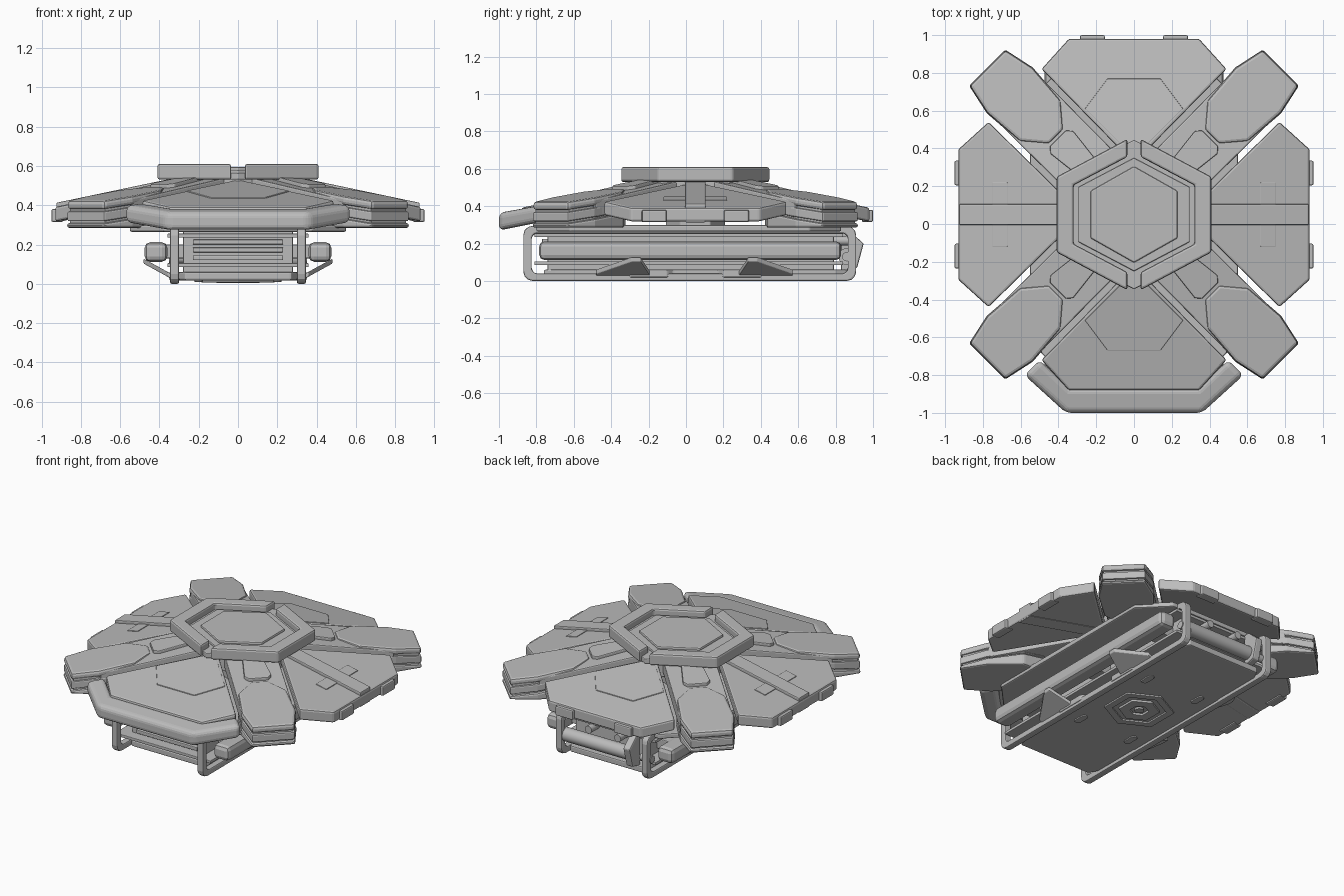
import bpy
import bmesh
from math import radians, cos, sin, pi
from mathutils import Matrix, Vector

if "Cube" in bpy.data.objects:
    bpy.data.objects.remove(bpy.data.objects["Cube"])

grey = bpy.data.materials.new("plain_grey")
grey.use_nodes = True
grey.diffuse_color = (0.5, 0.5, 0.5, 1)
grey.node_tree.nodes["Principled BSDF"].inputs["Base Color"].default_value = (0.5, 0.5, 0.5, 1)

CENTRE = Matrix.Translation((0, 0.05, 0))
# Maps a profile drawn in (y, z) and extruded along x
SIDEWAYS = Matrix(((0, 0, 1, 0), (1, 0, 0, 0), (0, 1, 0, 0), (0, 0, 0, 1)))


def turn(degrees):
    return CENTRE @ Matrix.Rotation(radians(degrees), 4, 'Z')


def level(h, p):
    return h(*p) if callable(h) else h


def finish(name, bm, bevel, segments):
    bmesh.ops.recalc_face_normals(bm, faces=bm.faces)
    mesh = bpy.data.meshes.new(name)
    bm.to_mesh(mesh)
    bm.free()
    obj = bpy.data.objects.new(name, mesh)
    bpy.context.collection.objects.link(obj)
    mesh.materials.append(grey)
    if bevel:
        mod = obj.modifiers.new("soft_edges", 'BEVEL')
        mod.width = bevel
        mod.segments = segments
        mod.limit_method = 'ANGLE'
    return obj


def prism(name, pts, lo, hi, place=Matrix(), bevel=0.008, hole=None, segments=2):
    """Outline extruded from lo to hi (numbers or slopes), with an optional matching hole."""
    bm = bmesh.new()

    def loop(outline, h):
        return [bm.verts.new(place @ Vector((*p, level(h, p)))) for p in outline]

    a, b = loop(pts, lo), loop(pts, hi)
    n = len(pts)

    def bridge(p, q):
        for i in range(n):
            j = (i + 1) % n
            bm.faces.new((p[i], p[j], q[j], q[i]))

    bridge(a, b)
    if hole:
        c, d = loop(hole, lo), loop(hole, hi)
        bridge(c, d)
        bridge(a, c)
        bridge(b, d)
    else:
        bm.faces.new(a)
        bm.faces.new(b)
    return finish(name, bm, bevel, segments)


def box(name, x, y, z, bevel=0.006):
    return prism(name, [(x[0], y[0]), (x[1], y[0]), (x[1], y[1]), (x[0], y[1])], *z, bevel=bevel)


def cylinder(name, centre, radius, length, axis):
    bm = bmesh.new()
    spin = Matrix.Rotation(pi / 2, 4, axis) if axis != 'Z' else Matrix()
    bmesh.ops.create_cone(bm, cap_ends=True, segments=24, radius1=radius, radius2=radius,
                          depth=length, matrix=Matrix.Translation(centre) @ spin)
    obj = finish(name, bm, 0, 1)
    bpy.ops.object.select_all(action='DESELECT')
    obj.select_set(True)
    bpy.context.view_layer.objects.active = obj
    bpy.ops.object.shade_smooth_by_angle()


def both(half):
    """Complete an outline given by its +v half."""
    return half + [(u, -v) for u, v in reversed(half) if v]


def cut_rect(x0, x1, y0, y1, c):
    """Rectangle with rounded corners of radius c."""
    out = []
    for cx, cy, start in ((x1 - c, y1 - c, 0), (x0 + c, y1 - c, 90),
                          (x0 + c, y0 + c, 180), (x1 - c, y0 + c, 270)):
        for step in range(4):
            t = radians(start + step * 30)
            out.append((cx + c * cos(t), cy + c * sin(t)))
    return out


def hexagon(w, h, s):
    """Pointed along y: half width w, half height h, side corners at +-s."""
    return [(0, h), (w, s), (w, -s), (0, -h), (-w, -s), (-w, s)]


def roof(u, v):
    return 0.53 - 0.21 * (u - 0.27)


def above(f, d):
    return lambda u, v: f(u, v) + d


# Four sloping roof panels
wedge = both([(0.27, 0), (0.77, 0.49), (0.93, 0.345)])
for name, angle in (("left", 0), ("back", 90), ("right", 180), ("front", 270)):
    place = turn(angle)
    prism(name + "_roof_panel", wedge, above(roof, -0.075), roof, place, 0.012)
    if name in ("front", "back"):
        prism(name + "_panel_plate", both([(0.30, 0), (0.56, 0.26), (0.72, 0.14)]),
              above(roof, -0.01), above(roof, 0.006), place, 0.004)
    else:
        prism(name + "_panel_spine", both([(0.25, 0.055), (0.925, 0.055)]),
              above(roof, -0.08), above(roof, 0.02), place, 0.006)
        for v in (-0.1, 0.1):
            prism(name + "_panel_vent", [(0.67, v - 0.07), (0.75, v - 0.07), (0.75, v + 0.07), (0.67, v + 0.07)],
                  above(roof, -0.01), above(roof, 0.005), place, 0.003)
    if name != "front":
        for v in (-0.22, 0.22):
            tip = 0.95
            prism(name + "_edge_clip", [(0.89, v - 0.07), (tip, v - 0.065), (tip, v + 0.065), (0.89, v + 0.07)],
                  0.315, 0.38, place, 0.008)


# Diagonal arms with layered corner pads
def arm_top(u, v):
    return 0.54 - 0.165 * (u - 0.25)


def pad_top(u, v):
    return 0.495 - 0.14 * (u - 0.58)


def pad_outline(shrink):
    k = shrink
    return both([(0.58 + k, 0.055 - k / 2), (0.70 + k / 2, 0.155 - k),
                 (0.93, 0.172 - k), (1.10 - k, 0.135 - k / 2)])


for i, corner in enumerate(("back_left", "back_right", "front_right", "front_left")):
    place = turn(45 + 90 * i)
    prism(corner + "_arm", both([(0.1, 0.16), (0.92, 0.165)]), above(arm_top, -0.09), arm_top, place)
    prism(corner + "_arm_rib", both([(0.28, 0.055), (0.54, 0.085), (0.57, 0.06)]),
          above(arm_top, -0.01), above(arm_top, 0.02), place, 0.006)
    prism(corner + "_pad_base", pad_outline(0), 0.285, above(pad_top, -0.115), place, 0.014)
    prism(corner + "_pad_core", pad_outline(0.018), 0.31, above(pad_top, -0.03), place, 0)
    prism(corner + "_pad_band", pad_outline(0.003), above(pad_top, -0.105), above(pad_top, -0.055), place, 0.008)
    prism(corner + "_pad_top", pad_outline(0.003), above(pad_top, -0.045), pad_top, place, 0.016)

# Hub and hexagonal cap with a split rim
prism("hub", hexagon(0.33, 0.33, 0.18), 0.42, 0.54, CENTRE)
prism("hub_column", hexagon(0.14, 0.16, 0.08), 0.25, 0.45, CENTRE)
prism("cap_base", hexagon(0.405, 0.395, 0.195), 0.53, 0.565, CENTRE, 0.006)
rim = [(0.035, 0.40), (0.41, 0.20), (0.41, -0.20), (0.035, -0.40),
       (0.035, -0.305), (0.32, -0.155), (0.32, 0.155), (0.035, 0.305)]
for side, sign in (("left", 1), ("right", -1)):
    prism(side + "_cap_rim", [(x * sign, y) for x, y in rim], 0.53, 0.61, CENTRE, 0.012)
prism("cap_step", hexagon(0.295, 0.30, 0.145), 0.56, 0.58, CENTRE, 0.006)
prism("cap_plate", hexagon(0.23, 0.255, 0.125), 0.57, 0.595, CENTRE, 0.008)

# Rounded front bumper
prism("front_bumper", [(0.58, -0.80), (0.36, -1), (-0.36, -1), (-0.58, -0.80),
                       (-0.50, -0.72), (-0.34, -0.87), (0.34, -0.87), (0.50, -0.72)],
      lambda x, y: 0.31 + 0.2 * (y + 0.8), lambda x, y: 0.40 + 0.18 * (y + 0.8), bevel=0.03, segments=4)

# Long body with decks, ledges and front slats
box("body", (-0.28, 0.28), (-0.74, 0.79), (0.05, 0.27))
prism("upper_deck", [(0.55, -0.62), (0.55, 0.66), (0.38, 0.83), (-0.38, 0.83), (-0.55, 0.66),
                     (-0.55, -0.62), (-0.38, -0.80), (0.38, -0.80)], 0.265, 0.298)
for z in (0.085, 0.235):
    box("body_ledge", (-0.36, 0.36), (-0.81, 0.84), (z, z + 0.02), 0.004)
for z in (0.12, 0.16, 0.20):
    box("front_slat", (-0.23, 0.23), (-0.77, -0.73), (z, z + 0.025), 0.005)

# Side rails, tubes and fins
for side, sign in (("left", 1), ("right", -1)):
    prism(side + "_rail_loop", cut_rect(-0.87, 0.91, 0, 0.295, 0.05), 0.30 * sign, 0.345 * sign,
          SIDEWAYS, 0.008, hole=cut_rect(-0.825, 0.865, 0.04, 0.255, 0.03))
    xs = sorted((0.36 * sign, 0.475 * sign))
    box(side + "_side_tube", xs, (-0.785, 0.83), (0.112, 0.212), 0.028)
    for y in (-0.55, 0.05, 0.65):
        box(side + "_tube_mount", sorted((0.27 * sign, 0.38 * sign)), (y - 0.06, y + 0.06), (0.13, 0.2))
    for y0, y1 in ((-0.48, -0.29), (0.57, 0.38)):
        def fin(x, y):
            return 0.015 + 0.55 * (abs(x) - 0.32)
        prism(side + "_fin", [(0.30 * sign, y0), (0.36 * sign, y0), (0.48 * sign, y1),
                              (0.48 * sign, y1 + (y1 - y0) * 0.25), (0.30 * sign, y1 + (y1 - y0) * 0.6)],
              fin, above(fin, 0.025), bevel=0.004)

# Underside plate with stepped edges, hexagonal boss and slots
plate = [(0.27, -0.76), (0.30, -0.70), (0.30, -0.36), (0.35, -0.30), (0.35, -0.10), (0.32, -0.07)]
plate += [(x, 0.1 - y) for x, y in reversed(plate)]
plate += [(-x, y) for x, y in reversed(plate)]
prism("underside_plate", plate, 0.018, 0.06)
prism("boss_outer", hexagon(0.19, 0.21, 0.11), 0.008, 0.03, CENTRE, 0.004, hole=hexagon(0.145, 0.16, 0.085))
prism("boss_inner", hexagon(0.11, 0.125, 0.065), 0.004, 0.03, CENTRE, 0.004, hole=hexagon(0.05, 0.056, 0.03))
cylinder("boss_pin", (0, 0.05, 0.02), 0.028, 0.03, 'Z')
for x in (-0.2, 0.2):
    for y in (-0.27, 0.37):
        prism("underside_slot", cut_rect(x - 0.022, x + 0.022, y - 0.05, y + 0.05, 0.02), 0.01, 0.03, bevel=0.003)

# Rear roll, bracket and small fittings
cylinder("rear_roll", (0.05, 0.86, 0.13), 0.045, 0.52, 'Y')
prism("rear_bracket", [(0.83, 0.27), (0.87, 0.27), (0.95, 0.20), (0.915, 0.07), (0.83, 0.05)],
      -0.24, -0.19, SIDEWAYS)
for x in (-0.1, 0.12):
    cylinder("rear_knob", (x, 0.82, 0.215), 0.025, 0.12, 'X')
for x in (-0.31, 0.31):
    cylinder("rear_hinge", (x, 0.86, 0.13), 0.025, 0.08, 'Y')
